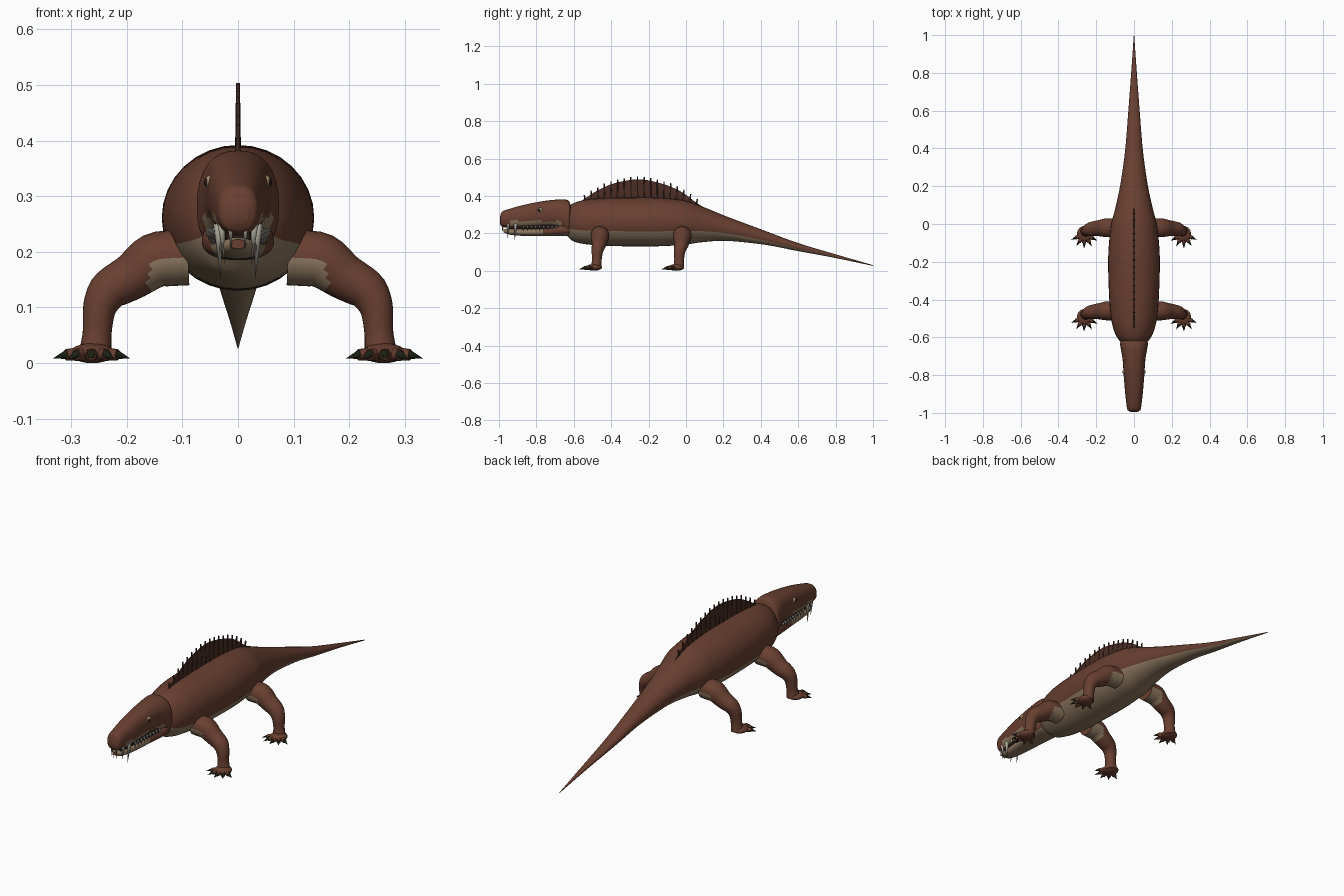
import bpy, bmesh
from math import sin, cos, pi, radians
from mathutils import Vector, Matrix

old = bpy.data.objects.get("Cube")
if old:
    bpy.data.objects.remove(old, do_unlink=True)


def material(name, r, g, b):
    m = bpy.data.materials.new(name)
    m.use_nodes = True
    m.diffuse_color = (r, g, b, 1)
    bsdf = next(n for n in m.node_tree.nodes if n.type == 'BSDF_PRINCIPLED')
    bsdf.inputs["Base Color"].default_value = (r, g, b, 1)
    bsdf.inputs["Roughness"].default_value = 0.8
    return m


BROWN = material("hide brown", .14, .05, .03)
TAN = material("belly tan", .27, .19, .115)
SAIL = material("sail dark brown", .07, .026, .017)
SPINE = material("spine brown", .05, .022, .016)
CLAW = material("claw black", .012, .015, .007)
TOOTH = material("tooth ivory", .55, .52, .44)
EYE = material("eye sand", .4, .31, .18)
DARK = material("mouth and pupil dark", .02, .01, .008)
X, Y, Z = Vector((1, 0, 0)), Vector((0, 1, 0)), Vector((0, 0, 1))


def finish(name, bm, mats, angle=45):
    bmesh.ops.recalc_face_normals(bm, faces=bm.faces[:])
    mesh = bpy.data.meshes.new(name)
    for f in bm.faces:
        f.smooth = True
    bm.to_mesh(mesh)
    bm.free()
    mesh.set_sharp_from_angle(angle=radians(angle))
    for m in mats:
        mesh.materials.append(m)
    ob = bpy.data.objects.new(name, mesh)
    bpy.context.scene.collection.objects.link(ob)
    return ob


def smooth_rows(rows, steps):
    """Monotone cubic refinement of a list of equal-length tuples."""
    def slope(i, k):
        a = rows[i][k] - rows[i - 1][k] if i else None
        b = rows[i + 1][k] - rows[i][k] if i + 1 < len(rows) else None
        if a is None or b is None:
            return b if a is None else a
        return 0 if a * b <= 0 else 2 * a * b / (a + b)
    out = []
    for i in range(len(rows) - 1):
        for s in range(steps):
            t = s / steps
            h = 3 * t * t - 2 * t ** 3
            row = []
            for k in range(len(rows[0])):
                p, q = rows[i][k], rows[i + 1][k]
                row.append(p + (q - p) * h + slope(i, k) * (t ** 3 - 2 * t * t + t)
                           + slope(i + 1, k) * (t ** 3 - t * t))
            out.append(tuple(row))
    return out + [rows[-1]]


def skin(name, rings, mats, rule=None, n=32, power=1.0):
    """Rings are (centre, side vector, up vector); rule(centre, height) picks the material."""
    bm = bmesh.new()

    def bend(c):
        return abs(c) ** power * (1 if c > 0 else -1)
    loops = []
    for c, u, v in rings:
        loops.append([bm.verts.new(c + u * bend(cos(2 * pi * j / n)) + v * bend(sin(2 * pi * j / n)))
                      for j in range(n)])
    for a, b in zip(loops, loops[1:]):
        for j in range(n):
            k = (j + 1) % n
            f = bm.faces.new((a[j], a[k], b[k], b[j]))
            if rule:
                f.material_index = rule(f.calc_center_median(), sin(2 * pi * (j + .5) / n))
    bm.faces.new(loops[0])
    bm.faces.new(loops[-1])
    return finish(name, bm, mats)


def long_part(name, rows, mats, rule=None, steps=8, **kw):
    """Rows are (y, half width, top, bottom)."""
    rings = [(Vector((0, y, (t + b) / 2)), X * w, Z * ((t - b) / 2))
             for y, w, t, b in smooth_rows(rows, steps)]
    return skin(name, rings, mats, rule, **kw)


def cones(name, items, mat, n=8):
    """Items are (base, tip, base radius, tip radius)."""
    bm = bmesh.new()
    for a, b, r1, r2 in items:
        a, b = Vector(a), Vector(b)
        turn = (b - a).to_track_quat('Z', 'Y').to_matrix().to_4x4()
        bmesh.ops.create_cone(bm, cap_ends=True, segments=n, radius1=r1, radius2=r2,
                              depth=(b - a).length,
                              matrix=Matrix.Translation((a + b) / 2) @ turn)
    return finish(name, bm, [mat])


def ball(name, loc, size, mat):
    bm = bmesh.new()
    bmesh.ops.create_uvsphere(bm, u_segments=20, v_segments=12, radius=1,
                              matrix=Matrix.Translation(loc) @ Matrix.Diagonal((*size, 1)))
    return finish(name, bm, [mat])


# Body and tail with pale underside
long_part("body_and_tail", [
    (-.64, .055, .33, .19), (-.60, .09, .362, .157), (-.52, .118, .382, .14),
    (-.40, .131, .39, .132), (-.2, .137, .392, .13), (-.02, .124, .378, .138),
    (.08, .1, .346, .152), (.2, .074, .297, .16), (.4, .046, .222, .142),
    (.6, .03, .148, .105), (.8, .015, .088, .068), (1, .001, .03, .026)],
    [BROWN, TAN], lambda c, s: int(s < -.36))

# Skull with pale upper lip
long_part("skull", [
    (-.995, .018, .288, .25), (-.985, .034, .314, .236), (-.92, .044, .338, .228),
    (-.81, .054, .364, .232), (-.72, .06, .378, .235), (-.66, .07, .382, .21),
    (-.63, .074, .376, .19), (-.615, .06, .35, .2)],
    [BROWN, TAN], lambda c, s: int(-.94 < c.y < -.665 and c.z < .266), power=.85)

# Lower jaw: pale chin, brown cheeks
long_part("lower_jaw", [
    (-.975, .014, .222, .206), (-.95, .028, .226, .195), (-.88, .038, .226, .187),
    (-.75, .05, .234, .185), (-.65, .065, .255, .185), (-.62, .06, .25, .19)],
    [BROWN, TAN], lambda c, s: int(c.y < -.77 or s < -.5), power=.85)
long_part("mouth_lining", [
    (-.955, .022, .25, .212), (-.85, .036, .25, .215), (-.67, .055, .25, .215)], [DARK])

# Teeth
teeth = []
for side in (1, -1):
    teeth += [((side * .036, -.91, .25), (side * .031, -.918, .152), .009, 0),
              ((side * .03, -.95, .25), (side * .024, -.953, .175), .007, 0),
              ((side * .014, -.978, .25), (side * .012, -.982, .203), .006, 0)]
    for i in range(9):
        y = -.87 + i * .022
        x = side * (.04 + i * .0016)
        teeth.append(((x, y, .243), (x, y, .212), .006, 0))
cones("teeth", teeth, TOOTH)

# Eyes and nostrils
for side, label in ((1, "left"), (-1, "right")):
    ball(label + "_eye", (side * .048, -.78, .325), (.012, .015, .013), EYE)
    ball(label + "_pupil", (side * .056, -.783, .325), (.005, .008, .008), DARK)
    ball(label + "_nostril", (side * .019, -.986, .27), (.005, .006, .005), CLAW)

# Back sail and its spines
sail_rows = [(-.565, .003, .37, .345), (-.53, .003, .393, .345), (-.46, .003, .436, .35),
             (-.36, .003, .474, .35), (-.25, .003, .489, .35), (-.13, .003, .466, .35),
             (-.03, .003, .425, .345), (.05, .003, .368, .33), (.09, .003, .342, .32)]
long_part("back_sail", sail_rows, [SAIL], n=8)
curve = smooth_rows(sail_rows, 8)
spines = []
for i in range(18):
    y = -.535 + i * .0345
    top = min(curve, key=lambda r: abs(r[0] - y))[2]
    lean = (y + .25) * .03
    spines.append(((0, y, .335), (0, y + lean, top + .015), .006, .0035))
cones("sail_spines", spines, SPINE)


# Sprawling legs with feet, toes and claws
def leg(name, side, shift):
    path = [(.09, -.46, .19, .05), (.14, -.46, .187, .05), (.19, -.462, .156, .042),
            (.235, -.468, .127, .036), (.25, -.475, .092, .029),
            (.253, -.477, .055, .026), (.257, -.48, .012, .03)]
    pts = [(Vector((side * x, y + shift, z)), r) for x, y, z, r in smooth_rows(path, 5)]
    rings = []
    for i, (c, r) in enumerate(pts):
        along = pts[min(i + 1, len(pts) - 1)][0] - pts[max(i - 1, 0)][0]
        u = Y * side
        rings.append((c, u * r, along.cross(u).normalized() * r))
    skin(name + "_leg", rings, [BROWN, TAN],
         lambda c, s: int(abs(c.x) < .16 and s < .1), n=24)
    base = Vector((side * .262, -.492 + shift, .018))
    ball(name + "_foot", base, (.04, .042, .018), BROWN)
    toes, claws = [], []
    for deg in (-62, -30, 2, 34, 66):
        a = radians(deg)
        d = Vector((side * sin(a), -cos(a), 0))
        knuckle = base + d * .052 - Z * .003
        toes.append((base, knuckle, .015, .01))
        claws.append((knuckle - d * .006 + Z * .002, base + d * .078 - Z * .01, .0095, 0))
    cones(name + "_toes", toes, BROWN)
    cones(name + "_claws", claws, CLAW)


for side, label in ((1, "left"), (-1, "right")):
    leg(label + "_front", side, 0)
    leg(label + "_hind", side, .44)
